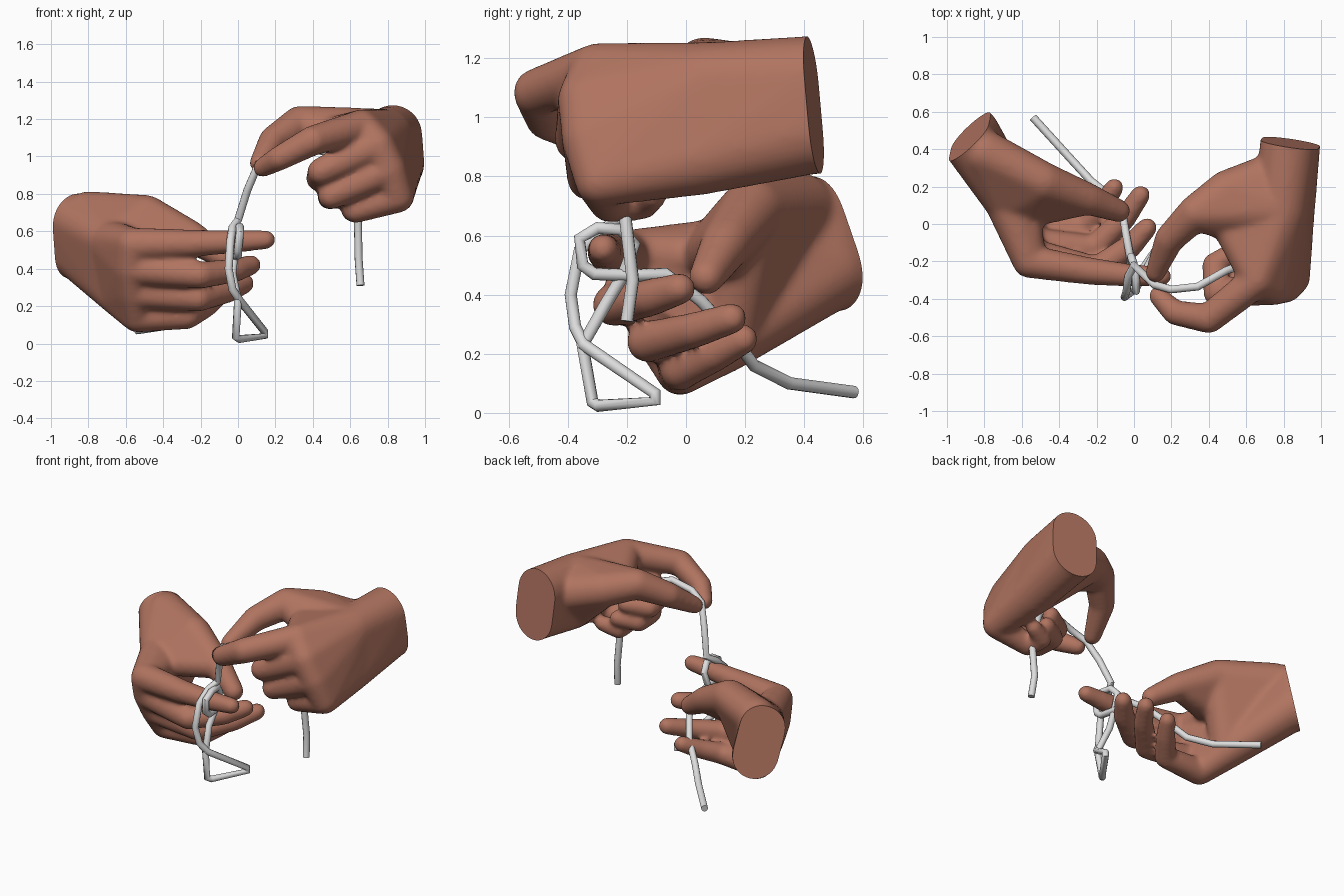
import bpy, bmesh
from mathutils import Vector

if "Cube" in bpy.data.objects:
    bpy.data.objects.remove(bpy.data.objects["Cube"])


def material(name, rgb):
    m = bpy.data.materials.new(name)
    m.diffuse_color = (*rgb, 1)
    m.use_nodes = True
    m.node_tree.nodes["Principled BSDF"].inputs["Base Color"].default_value = m.diffuse_color
    return m


skin = material("brown skin", (0.44, 0.175, 0.117))
cord = material("pale cord", (0.72, 0.72, 0.72))


def hull(target, balls):
    """Add the convex hull of several balls (x, y, z, radius)."""
    bm = bmesh.new()
    for x, y, z, r in balls:
        s = bmesh.ops.create_icosphere(bm, subdivisions=3, radius=r + 0.005)
        bmesh.ops.translate(bm, verts=s["verts"], vec=(x, y, z))
    bmesh.ops.delete(bm, geom=bm.edges[:], context='EDGES_FACES')
    bmesh.ops.convex_hull(bm, input=bm.verts[:])
    bmesh.ops.delete(bm, geom=[v for v in bm.verts if not v.link_faces], context='VERTS')
    bmesh.ops.recalc_face_normals(bm, faces=bm.faces[:])
    me = bpy.data.meshes.new("piece")
    bm.to_mesh(me)
    bm.free()
    target.from_mesh(me)
    bpy.data.meshes.remove(me)


def baked(ob, name):
    """Replace an object by its evaluated mesh."""
    deps = bpy.context.evaluated_depsgraph_get()
    me = bpy.data.meshes.new_from_object(ob.evaluated_get(deps))
    bpy.data.objects.remove(ob)
    new = bpy.data.objects.new(name, me)
    bpy.context.collection.objects.link(new)
    return new


def finish(ob, mat, angle):
    ob.data.materials.clear()
    ob.data.materials.append(mat)
    bpy.ops.object.select_all(action='DESELECT')
    ob.select_set(True)
    bpy.context.view_layer.objects.active = ob
    bpy.ops.object.shade_smooth_by_angle(angle=angle)


def hand(name, wrist, cut, mid, web, thumb, fingers):
    """Palm, thumb and fingers fused into one skin, wrist cut flat."""
    bm = bmesh.new()
    co, no = Vector(cut[0]), Vector(cut[1]).normalized()
    out = Vector((no.x, no.y, 0)) * 0.15
    arm = [(*(Vector(w[:3]) + out), w[3]) for w in wrist]
    knuckles = [f[0] for f in fingers]
    hull(bm, wrist + arm)
    hull(bm, wrist + mid)
    for a, b in zip(knuckles, knuckles[1:]):
        hull(bm, mid + [a, b])
    hull(bm, [mid[0], web, thumb[1], thumb[2]])    # web of the thumb
    hull(bm, [mid[0], web, knuckles[0]])
    hull(bm, mid + thumb[:2])                      # ball of the thumb
    for chain in fingers + [thumb]:
        for a, b in zip(chain, chain[1:]):
            hull(bm, [a, b])
    me = bpy.data.meshes.new(name)
    bm.to_mesh(me)
    bm.free()
    ob = bpy.data.objects.new(name + "_base", me)
    bpy.context.collection.objects.link(ob)
    rm = ob.modifiers.new("fuse", 'REMESH')
    rm.mode = 'VOXEL'
    rm.voxel_size = 0.013
    sm = ob.modifiers.new("soften", 'SMOOTH')
    sm.factor = 0.5
    sm.iterations = 18
    ob = baked(ob, name)
    bm = bmesh.new()
    bm.from_mesh(ob.data)
    geom = bm.verts[:] + bm.edges[:] + bm.faces[:]
    res = bmesh.ops.bisect_plane(bm, geom=geom, plane_co=co, plane_no=no, clear_outer=True)
    edges = [e for e in res["geom_cut"] if isinstance(e, bmesh.types.BMEdge)]
    bmesh.ops.holes_fill(bm, edges=edges, sides=0)
    bm.to_mesh(ob.data)
    bm.free()
    finish(ob, skin, 0.9)


# Lower hand: index finger straight, other fingers curling towards the thumb
hand("lower_hand",
     wrist=[(-0.895, 0.455, 0.665, 0.14), (-0.86, 0.485, 0.49, 0.14)],
     cut=((-0.873, 0.47, 0.58), (-0.69, 0.72, 0.2)),
     mid=[(-0.68, 0.12, 0.54, 0.115), (-0.63, 0.14, 0.25, 0.105)],
     web=(-0.58, 0.06, 0.53, 0.08),
     thumb=[(-0.80, 0.38, 0.69, 0.12), (-0.49, 0.225, 0.685, 0.105), (-0.25, 0.135, 0.57, 0.082),
            (-0.08, 0.07, 0.46, 0.057)],
     fingers=[
         [(-0.56, -0.20, 0.53, 0.085), (-0.25, -0.25, 0.535, 0.07), (-0.02, -0.275, 0.545, 0.057),
          (0.15, -0.28, 0.555, 0.047)],
         [(-0.57, -0.16, 0.40, 0.085), (-0.20, -0.245, 0.365, 0.068), (-0.02, -0.12, 0.39, 0.06),
          (0.07, -0.02, 0.42, 0.05)],
         [(-0.56, -0.10, 0.27, 0.08), (-0.21, -0.13, 0.24, 0.066), (-0.05, 0.03, 0.28, 0.057),
          (0.035, 0.155, 0.32, 0.049)],
         [(-0.54, -0.02, 0.14, 0.077), (-0.27, -0.02, 0.145, 0.064), (-0.17, 0.10, 0.20, 0.056),
          (-0.105, 0.195, 0.25, 0.047)]])

# Upper hand: thumb and index pinch the cord, other fingers folded
hand("upper_hand",
     wrist=[(0.83, 0.43, 1.12, 0.152), (0.84, 0.43, 0.965, 0.152)],
     cut=((0.835, 0.432, 1.04), (0.15, 0.99, 0.1)),
     mid=[(0.79, 0.08, 1.11, 0.14), (0.835, 0.04, 0.865, 0.125)],
     web=(0.50, 0.00, 1.12, 0.085),
     thumb=[(0.75, 0.26, 1.08, 0.12), (0.50, 0.175, 1.14, 0.11), (0.33, 0.06, 1.175, 0.092),
            (0.19, -0.08, 1.085, 0.075), (0.115, -0.26, 0.965, 0.05)],
     fingers=[
         [(0.66, -0.30, 1.16, 0.087), (0.40, -0.505, 1.085, 0.076), (0.22, -0.475, 0.99, 0.062),
          (0.13, -0.385, 0.94, 0.048)],
         [(0.745, -0.34, 1.06, 0.09), (0.445, -0.37, 0.92, 0.07), (0.43, -0.22, 0.88, 0.062),
          (0.55, -0.14, 0.90, 0.05)],
         [(0.81, -0.33, 0.93, 0.087), (0.50, -0.33, 0.79, 0.068), (0.49, -0.19, 0.78, 0.06),
          (0.60, -0.12, 0.80, 0.048)],
         [(0.855, -0.29, 0.785, 0.082), (0.63, -0.26, 0.71, 0.062), (0.61, -0.15, 0.71, 0.054),
          (0.71, -0.11, 0.74, 0.045)]])

# Cord: one end hangs from the upper hand, loops round the index, ends below
path = [(0.655, -0.20, 0.31), (0.645, -0.18, 0.45), (0.64, -0.21, 0.70), (0.58, -0.22, 0.92),
        (0.49, -0.25, 1.02), (0.34, -0.335, 1.05), (0.20, -0.35, 1.01), (0.11, -0.325, 0.96),
        (0.05, -0.27, 0.82), (0.0, -0.22, 0.66), (-0.03, -0.28, 0.62), (-0.04, -0.36, 0.55),
        (-0.05, -0.39, 0.40), (-0.03, -0.375, 0.29), (0.01, -0.345, 0.23),
        (0.14, -0.105, 0.066), (0.142, -0.103, 0.04), (0.008, -0.295, 0.024), (-0.012, -0.316, 0.036),
        (0.0, -0.35, 0.23), (-0.03, -0.27, 0.37), (-0.02, -0.21, 0.47), (-0.015, -0.175, 0.57),
        (0.0, -0.22, 0.62), (0.01, -0.30, 0.625), (0.01, -0.36, 0.59), (0.0, -0.35, 0.50),
        (0.0, -0.31, 0.47), (-0.02, -0.18, 0.465), (-0.04, -0.07, 0.47), (-0.06, 0.05, 0.38),
        (-0.13, 0.15, 0.27), (-0.23, 0.23, 0.16), (-0.34, 0.35, 0.10), (-0.54, 0.57, 0.07)]
cu = bpy.data.curves.new("cord", 'CURVE')
cu.dimensions = '3D'
cu.bevel_depth = 0.0215
cu.bevel_resolution = 3
cu.use_fill_caps = True
sp = cu.splines.new('POLY')
sp.points.add(len(path) - 1)
for p, c in zip(sp.points, path):
    p.co = (*c, 1)
rope = bpy.data.objects.new("cord_curve", cu)
bpy.context.collection.objects.link(rope)
bpy.context.view_layer.update()
finish(baked(rope, "cord"), cord, 0.9)
